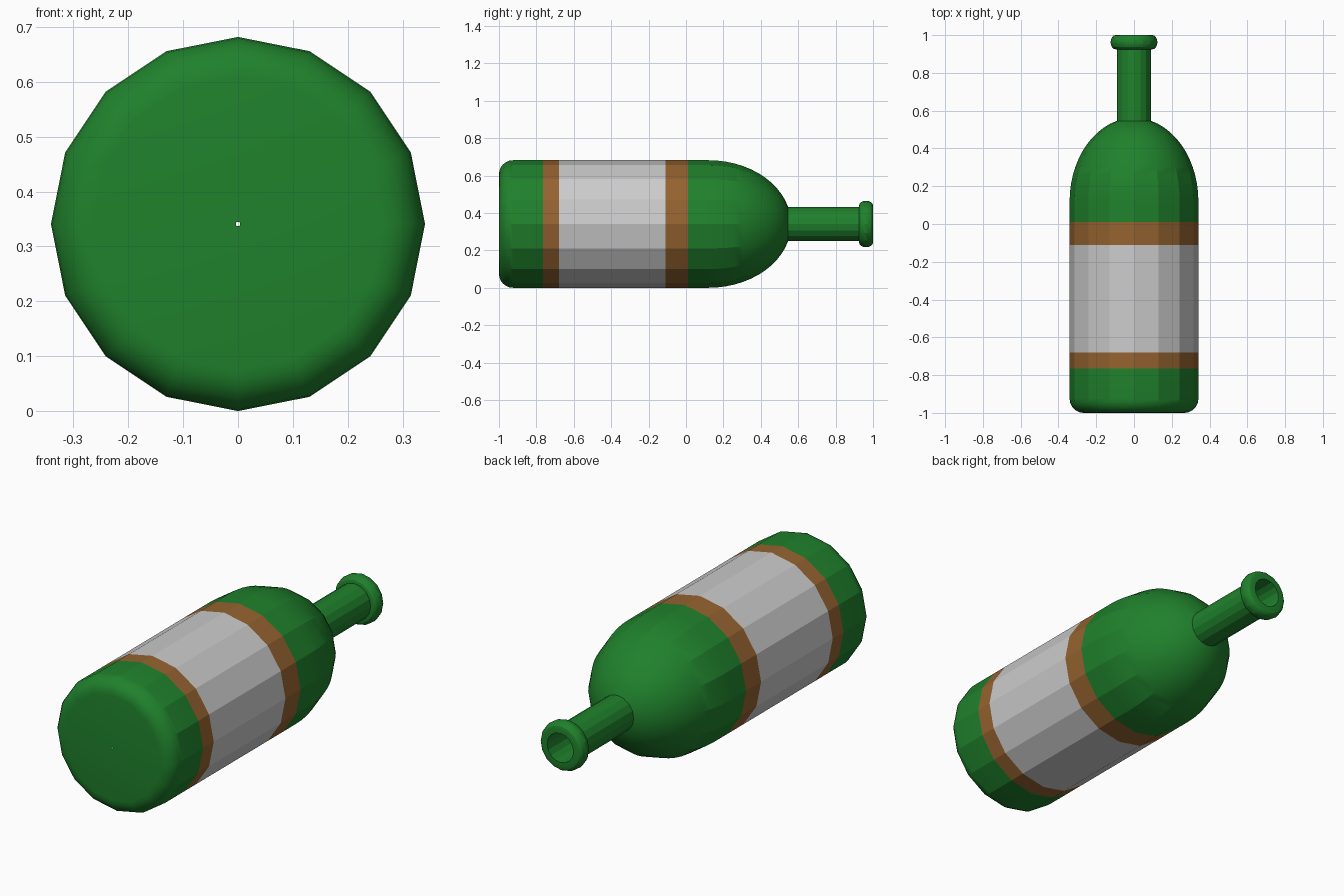
import bpy, bmesh
from math import sin, cos, pi, radians

if "Cube" in bpy.data.objects:
    bpy.data.objects.remove(bpy.data.objects["Cube"])

SIDES = 16
R = 0.341          # body radius, also the height of the axis


def material(name, rgb):
    m = bpy.data.materials.new(name)
    m.diffuse_color = (*rgb, 1)
    m.use_nodes = True
    m.node_tree.nodes["Principled BSDF"].inputs["Base Color"].default_value = m.diffuse_color
    return m


def lathe(name, profile, mat=None):
    """Revolve (radius, y) points around the bottle's axis."""
    bm = bmesh.new()
    rings = []
    for r, y in profile:
        rings.append([bm.verts.new((r * sin(2 * pi * i / SIDES), y,
                                    R + r * cos(2 * pi * i / SIDES)))
                      for i in range(SIDES)])
    for a, b in zip(rings, rings[1:]):
        for i in range(SIDES):
            j = (i + 1) % SIDES
            bm.faces.new((a[i], a[j], b[j], b[i]))
    mesh = bpy.data.meshes.new(name)
    bm.to_mesh(mesh)
    bm.free()
    obj = bpy.data.objects.new(name, mesh)
    bpy.context.collection.objects.link(obj)
    if mat:
        mesh.materials.append(mat)
    bpy.ops.object.select_all(action='DESELECT')
    obj.select_set(True)
    bpy.context.view_layer.objects.active = obj
    bpy.ops.object.shade_smooth_by_angle(angle=radians(21))
    return obj


def arc(cr, cy, ar, ay, start, end, steps):
    """Elliptical arc in the (radius, y) plane, angles in degrees."""
    angles = [radians(start + (end - start) * i / steps) for i in range(steps + 1)]
    return [(cr + ar * cos(t), cy + ay * sin(t)) for t in angles]


green = material("green_glass", (0.014, 0.22, 0.025))
brown = material("brown_band", (0.30, 0.125, 0.03))

# Base with rounded corner and a pinhole at its centre
lathe("bottle_base", [(0.004, -1)] + arc(R - 0.075, -0.925, 0.075, 0.075, -90, 0, 6)
      + [(R, -0.765)], green)

# Label and its two bands
lathe("lower_band", [(R, -0.765), (R, -0.68)], brown)
lathe("label", [(R, -0.68), (R, -0.11)])
lathe("upper_band", [(R, -0.11), (R, 0.01)], brown)

# Domed shoulder
lathe("shoulder", [(R, 0.01)] + arc(0, 0.12, R, 0.442, 0, 74.5, 12), green)

# Neck with rounded lip and hollow inside
lathe("neck", [(0.091, 0.545), (0.091, 0.925)]
      + arc(0.098, 0.9625, 0.026, 0.0375, -90, 90, 8)
      + [(0.073, 1.0), (0.073, 0.545)], green)
